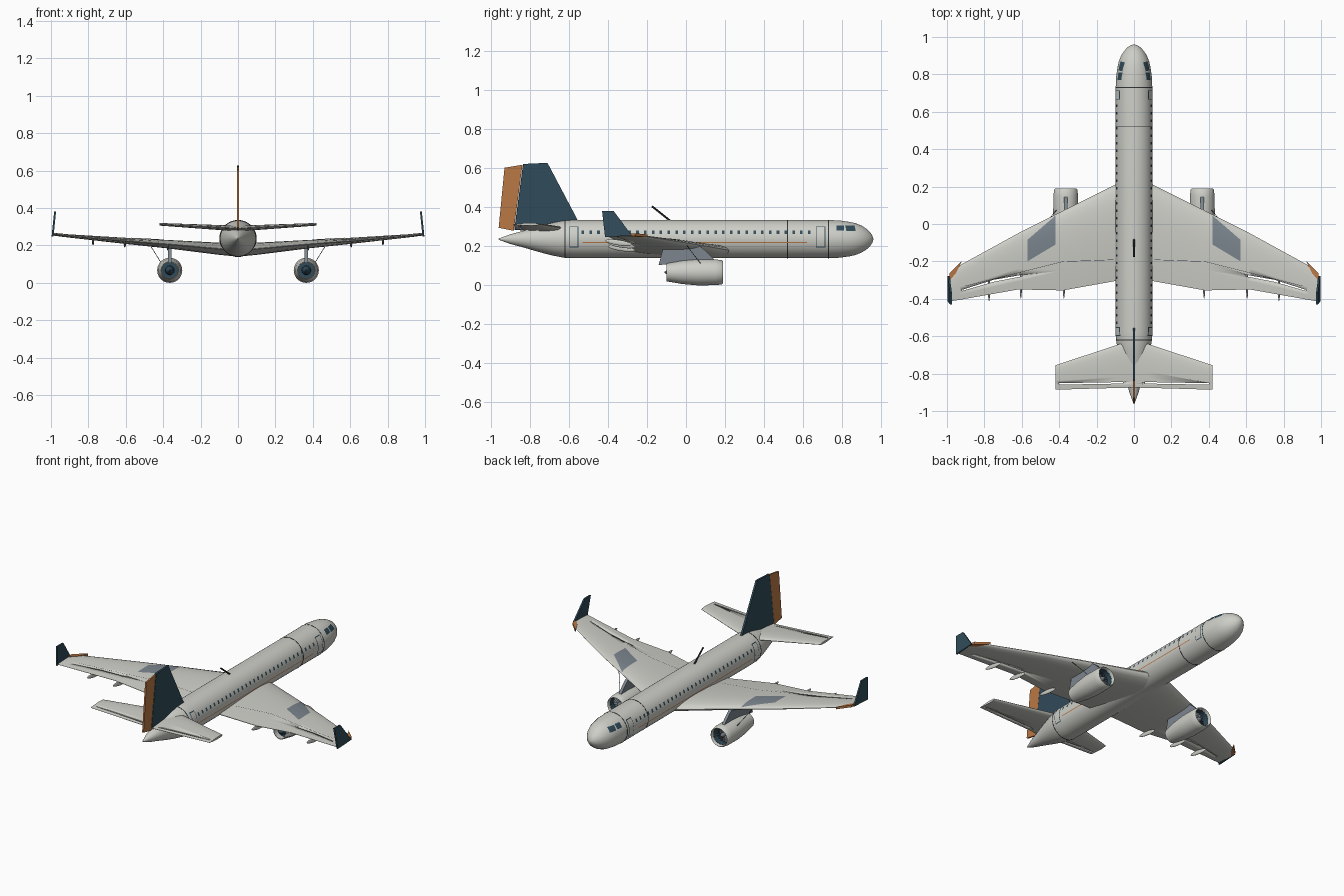
import bpy, bmesh, math
from mathutils import Vector, Matrix

if "Cube" in bpy.data.objects:
    bpy.data.objects.remove(bpy.data.objects["Cube"])

def mat(name, c):
    m = bpy.data.materials.new(name)
    m.diffuse_color = (*c, 1)
    m.use_nodes = True
    m.node_tree.nodes["Principled BSDF"].inputs["Base Color"].default_value = m.diffuse_color
    return m

WHITE = mat("hull_white", (.62, .62, .58))
DARK = mat("dark_teal", (.03, .07, .1))
ORANGE = mat("orange", (.5, .19, .06))
SLATE = mat("slate", (.2, .235, .27))
BLACK = mat("line_dark", (.03, .035, .04))
STEEL = mat("fan_grey", (.15, .17, .19))

def finish(name, bm, m, mirror=False, cut=None):
    bmesh.ops.recalc_face_normals(bm, faces=bm.faces)
    me = bpy.data.meshes.new(name)
    bm.to_mesh(me)
    bm.free()
    ob = bpy.data.objects.new(name, me)
    bpy.context.collection.objects.link(ob)
    me.materials.append(m)
    bpy.ops.object.select_all(action='DESELECT')
    ob.select_set(True)
    bpy.context.view_layer.objects.active = ob
    bpy.ops.object.shade_smooth_by_angle(angle=math.radians(35))
    if cut:
        b = ob.modifiers.new("slot", 'BOOLEAN')
        b.object, b.operation, b.solver = cut, 'DIFFERENCE', 'EXACT'
        bpy.ops.object.modifier_apply(modifier="slot")
        bpy.data.objects.remove(cut)
    if mirror:
        ob.modifiers.new("mirror", 'MIRROR').use_mirror_merge = False
    return ob

def loft(bm, rings, caps=True, close=False):
    vs = [[bm.verts.new(p) for p in r] for r in rings]
    n = len(vs[0])
    pairs = list(zip(vs, vs[1:])) + ([(vs[-1], vs[0])] if close else [])
    for a, b in pairs:
        for i in range(n):
            bm.faces.new((a[i], a[(i + 1) % n], b[(i + 1) % n], b[i]))
    if caps and not close:
        bm.faces.new(vs[0])
        bm.faces.new(vs[-1])

def lathe(name, prof, cx, cz, m, n=40, close=False, mirror=False):
    bm = bmesh.new()
    loft(bm, [[(cx + r * math.cos(t), y, cz + r * math.sin(t))
               for t in (2 * math.pi * i / n for i in range(n))] for y, r in prof], True, close)
    return finish(name, bm, m, mirror)

def prism(name, pts, off, m, mirror=False):
    bm = bmesh.new()
    o = Vector(off)
    loft(bm, [[Vector(p) - o for p in pts], [Vector(p) + o for p in pts]])
    return finish(name, bm, m, mirror)

def rod(name, a, b, r, m, mirror=False):
    a, b = Vector(a), Vector(b)
    bm = bmesh.new()
    rot = (b - a).to_track_quat('Z', 'Y').to_matrix().to_4x4()
    bmesh.ops.create_cone(bm, cap_ends=True, segments=8, radius1=r, radius2=r, depth=(b - a).length,
                          matrix=Matrix.Translation((a + b) / 2) @ rot)
    return finish(name, bm, m, mirror)

def lerp(tab, x, k=1):
    for a, b in zip(tab, tab[1:]):
        if x <= b[0]:
            break
    return a[k] + (b[k] - a[k]) * (x - a[0]) / (b[0] - a[0])

def sheet(bm, f, nu, nv):
    g = [[bm.verts.new(f(i / nu, j / nv)) for j in range(nv + 1)] for i in range(nu + 1)]
    for i in range(nu):
        for j in range(nv):
            bm.faces.new((g[i][j], g[i + 1][j], g[i + 1][j + 1], g[i][j + 1]))

# Fuselage: (y, radius)
ZC = .237
BODY = [(-.96, .003), (-.9, .025), (-.85, .038), (-.75, .067), (-.68, .085), (-.62, .096), (-.57, .098),
        (.73, .098), (.79, .095), (.84, .088), (.87, .081), (.9, .069), (.925, .053), (.945, .034), (.955, .018), (.96, .003)]
lathe("fuselage", BODY, 0, ZC, WHITE, 48)
for i, y in enumerate((-.62, .52, .73)):
    r = lerp(BODY, y)
    lathe(f"seam_ring_{i}", [(y - .002, r - .003), (y - .002, r + .001), (y + .002, r + .001), (y + .002, r - .003)],
          0, ZC, BLACK, 48, True)

# Patches lying on the fuselage skin, given by y and z ranges
def skin(bm, y0, y1, z0, z1, off=.001, nu=2, nv=3, slant=0):
    def f(u, v):
        z = z0 + (z1 - z0) * v - ZC
        y = y0 + (y1 - y0) * u + slant * v
        r = lerp(BODY, y) + off
        return (math.sqrt(max(r * r - z * z, 1e-6)), y, z + ZC)
    sheet(bm, f, nu, nv)

def skin_part(name, m, *patches):
    bm = bmesh.new()
    for p in patches:
        skin(bm, *p)
    finish(name, bm, m, True)

skin_part("cabin_windows", DARK, *[(-.535 + i * .04, -.522 + i * .04, .262, .282) for i in range(30)])
skin_part("cockpit_windows", DARK, (.77, .81, .28, .308, .0015, 4, 4), (.822, .87, .278, .306, .0015, 6, 4, -.006))
skin_part("door_frames", DARK, (-.598, -.552, .195, .302, .001, 2, 8), (.665, .715, .195, .302, .001, 2, 8))
skin_part("doors", WHITE, (-.594, -.556, .199, .298, .002, 2, 8), (.669, .711, .199, .298, .002, 2, 8))
skin_part("side_stripe", ORANGE, (-.53, .62, .218, .223, .001, 4, 1))

# Wings: (x, leading y, trailing y, centre z, thickness)
WING = [(0, .26, -.3, .175, .07), (.1, .21, -.305, .182, .065), (.38, .07, -.355, .207, .045),
        (.62, -.05, -.35, .226, .032), (.93, -.22, -.405, .253, .016), (.99, -.29, -.415, .258, .01)]
STAB = [(0, -.62, -.875, .29, .03), (.07, -.64, -.876, .294, .028), (.42, -.755, -.886, .313, .014)]

def half(u):
    return 5 * (.2969 * math.sqrt(u) - .126 * u - .3516 * u**2 + .2843 * u**3 - .1015 * u**4) + .02 * u

def foil(x, le, te, z, t):
    us = [(1 - math.cos(math.pi * i / 12)) / 2 for i in range(13)]
    up = [(x, le + (te - le) * u, z + t * half(u)) for u in us]
    dn = [(x, le + (te - le) * u, z - t * half(u)) for u in us[1:]]
    return up + dn[::-1]

def surface(name, table, slot, z):
    cut = prism("slot_cutter", [(x, y, z) for x, y in slot], (0, 0, .1), BLACK)
    bm = bmesh.new()
    loft(bm, [foil(*s) for s in table])
    finish(name, bm, WHITE, True, cut)

surface("wings", WING, [(.6, -.272), (.75, -.298), (.92, -.352), (.92, -.358), (.75, -.309), (.6, -.28)], .23)
surface("tailplanes", STAB, [(.06, -.845), (.4, -.851), (.4, -.859), (.06, -.853)], .3)

# Inlaid panels and seams on the upper wing skin
def on_wing(x, y):
    le, te, z, t = (lerp(WING, x, k) for k in (1, 2, 3, 4))
    return (x, y, z + t * half(min(max((y - le) / (te - le), 0), 1)) + .0015)

def wing_patch(name, m, a, b, c, d, nu=6, nv=10):
    def f(u, v):
        p = Vector(a).lerp(Vector(b), u).lerp(Vector(d).lerp(Vector(c), u), v)
        return on_wing(p.x, p.y)
    bm = bmesh.new()
    sheet(bm, f, nu, nv)
    finish(name, bm, m, True)

wing_patch("wing_panel", SLATE, (.42, .045), (.57, -.085), (.57, -.2), (.42, -.11))
seam = [(.11, -.19), (.38, -.2), (.6, -.255), (.9, -.33)]
for i, (a, b) in enumerate(zip(seam, seam[1:])):
    wing_patch(f"flap_seam_{i}", BLACK, a, b, (b[0], b[1] - .002), (a[0], a[1] - .002), 8, 1)

# Winglets and orange tip edges
prism("winglets", [(.991, -.277, .255), (.991, -.415, .248), (.978, -.43, .38), (.978, -.37, .38)],
      (.005, 0, 0), DARK, True)
prism("wing_tip_edges", [(.92, -.197, .254), (.985, -.262, .26), (.992, -.31, .26), (.95, -.26, .256)],
      (0, 0, .007), ORANGE, True)

# Flap track fairings
for i, (x, y, z) in enumerate(((.375, -.33, .19), (.605, -.33, .207), (.775, -.345, .219))):
    bm = bmesh.new()
    bmesh.ops.create_uvsphere(bm, u_segments=14, v_segments=10, radius=1,
                              matrix=Matrix.Translation((x, y, z)) @ Matrix.Rotation(-.15, 4, 'X')
                              @ Matrix.Diagonal((.006, .07, .014, 1)))
    finish(f"flap_fairing_{i}", bm, WHITE, True)

# Fin and rudder
prism("fin", [(0, -.55, .325), (0, -.71, .628), (0, -.835, .622), (0, -.88, .285), (0, -.7, .27)],
      (.006, 0, 0), DARK)
prism("rudder", [(0, -.838, .618), (0, -.93, .603), (0, -.96, .295), (0, -.883, .28)], (.005, 0, 0), ORANGE)

# Roof antenna
rod("roof_antenna", (0, -.08, .33), (0, -.174, .405), .005, BLACK)

# Engines
EX, EZ = .365, .067
lathe("nacelles", [(.19, .057), (.184, .062), (.15, .066), (.06, .067), (-.02, .06), (-.1, .046),
                   (-.1, .042), (0, .048), (.13, .052), (.18, .053)], EX, EZ, WHITE, 40, True, True)
lathe("intake_liners", [(.17, .0515), (.17, .053), (.1, .053), (.1, .05)], EX, EZ, DARK, 40, True, True)
lathe("fan_discs", [(.12, .051), (.11, .051)], EX, EZ, DARK, 32, False, True)
lathe("spinners", [(.175, .001), (.165, .008), (.15, .014), (.12, .017)], EX, EZ, STEEL, 24, False, True)
lathe("exhaust_discs", [(-.06, .046), (-.05, .047)], EX, EZ, DARK, 32, False, True)
lathe("exhaust_plugs", [(-.05, .026), (-.08, .022), (-.11, .003)], EX, EZ, DARK, 24, False, True)
bm = bmesh.new()
for i in range(18):
    R = Matrix.Translation((EX, 0, EZ)) @ Matrix.Rotation(i * math.pi / 9, 4, 'Y')
    bm.faces.new([bm.verts.new(R @ Vector(p)) for p in
                  ((-.002, .125, .014), (.002, .148, .014), (.006, .142, .05), (-.006, .125, .05))])
finish("fan_blades", bm, STEEL, True)

# Engine pylons and braces
prism("pylons", [(EX, -.14, .105), (EX, -.115, .2), (EX, .06, .21), (EX, .1, .178), (EX, .15, .128), (EX, .1, .115)],
      (.009, 0, 0), SLATE, True)
rod("engine_braces", (.475, .0, .21), (.41, .08, .105), .0015, BLACK, True)
